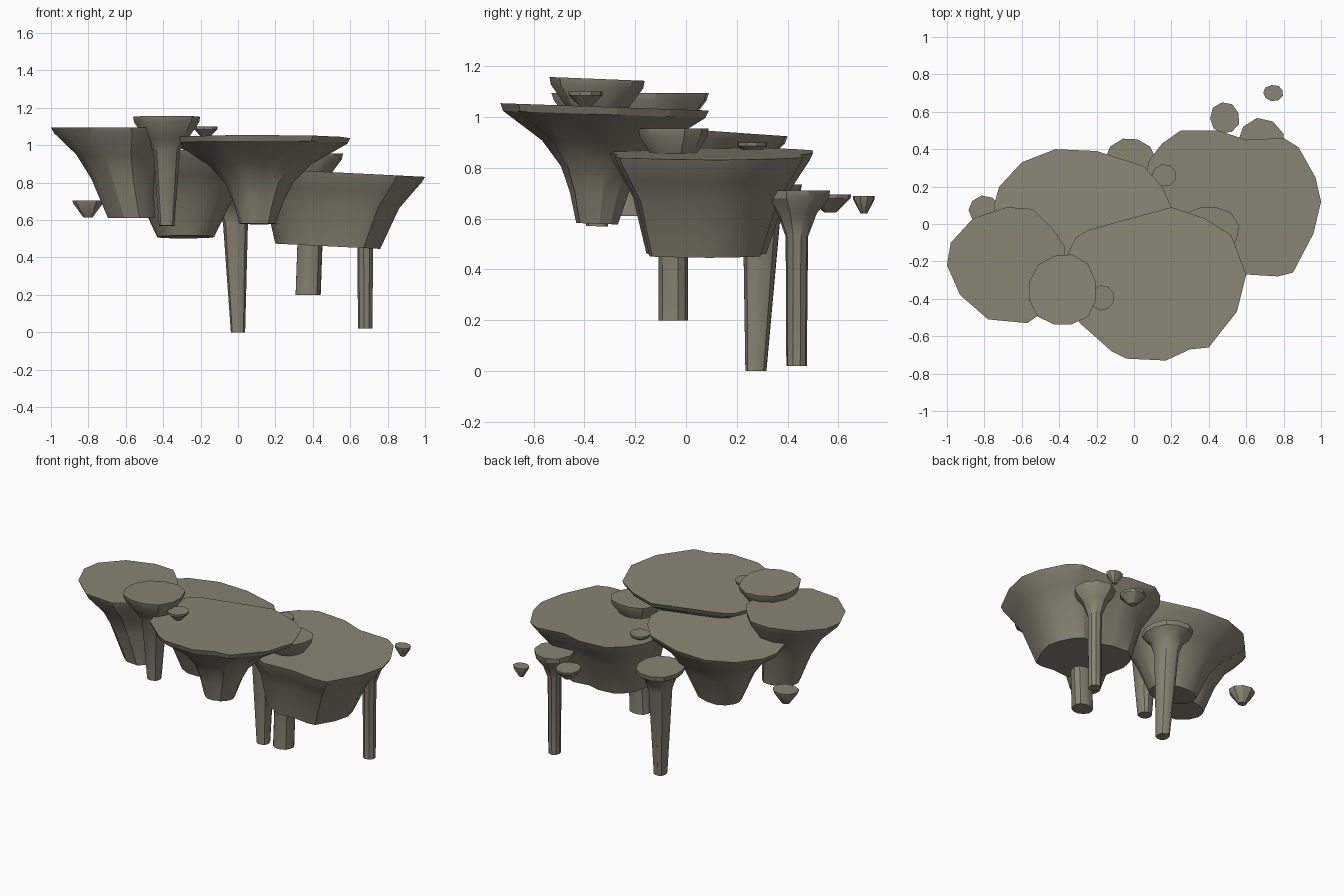
import bpy, bmesh, math, random

old = bpy.data.objects.get("Cube")
if old:
    bpy.data.objects.remove(old, do_unlink=True)

# One stone colour for everything
stone = bpy.data.materials.new("warm grey stone")
stone.use_nodes = True
colour = (0.25, 0.235, 0.175, 1)
stone.diffuse_color = colour
stone.node_tree.nodes["Principled BSDF"].inputs["Base Color"].default_value = colour


def oval(x, y, rx, ry, sides, seed, rough=0.05):
    """Slightly irregular oval outline."""
    rng = random.Random(seed)
    points = []
    for i in range(sides):
        angle = math.tau * (i + 0.5) / sides
        r = 1 + rng.uniform(-rough, rough)
        points.append((x + rx * r * math.cos(angle), y + ry * r * math.sin(angle)))
    return points


def platform(name, outline, top, levels, base=None, tilt=(0, 0), rim=0.03):
    """Flat cap with a thin rim, narrowing through (height, scale) levels to its base."""
    xs, ys = zip(*outline)
    cx, cy = (min(xs) + max(xs)) / 2, (min(ys) + max(ys)) / 2
    bx, by = base or (cx, cy)
    bottom = levels[-1][0]
    bm = bmesh.new()
    rings = []
    for z, scale in [(top, 1), (top - rim, 0.97)] + levels:
        t = (top - z) / (top - bottom)
        ox, oy = cx + (bx - cx) * t, cy + (by - cy) * t
        ring = []
        for x, y in outline:
            dx, dy = (x - cx) * scale, (y - cy) * scale
            lean = tilt[0] * dx + tilt[1] * dy
            ring.append(bm.verts.new((ox + dx, oy + dy, z + lean)))
        rings.append(ring)
    count = len(outline)
    for upper, lower in zip(rings, rings[1:]):
        for i in range(count):
            j = (i + 1) % count
            bm.faces.new((upper[i], upper[j], lower[j], lower[i]))
    bm.faces.new(rings[0])
    bm.faces.new(rings[-1])
    bmesh.ops.recalc_face_normals(bm, faces=bm.faces)
    mesh = bpy.data.meshes.new(name)
    bm.to_mesh(mesh)
    bm.free()
    mesh.materials.append(stone)
    obj = bpy.data.objects.new(name, mesh)
    bpy.context.collection.objects.link(obj)
    bpy.ops.object.select_all(action="DESELECT")
    obj.select_set(True)
    bpy.context.view_layer.objects.active = obj
    bpy.ops.object.shade_smooth_by_angle(angle=math.radians(30))


# Four large platforms with weathered outlines
platform("left_platform",
         [(-1, -.22), (-.98, -.1), (-.86, .03), (-.68, .09), (-.54, .08), (-.44, -.02),
          (-.37, -.12), (-.36, -.3), (-.43, -.43), (-.57, -.53), (-.78, -.51), (-.93, -.38)],
         1.095, [(.95, .68), (.82, .52), (.61, .39)], base=(-.57, -.21))
platform("front_platform",
         [(-.35, -.15), (-.31, -.07), (-.24, -.03), (.2, .09), (.38, .03), (.52, -.06),
          (.6, -.27), (.55, -.47), (.47, -.57), (.4, -.66), (.3, -.67), (.17, -.73),
          (-.04, -.72), (-.12, -.68), (-.29, -.53), (-.36, -.3)],
         1.04, [(.9, .58), (.8, .38), (.7, .28), (.58, .2)], base=(.105, -.35), tilt=(0, -.035))
platform("back_platform",
         [(-.75, .1), (-.72, .2), (-.6, .33), (-.42, .4), (-.2, .39), (.05, .31), (.15, .2),
          (.2, .09), (.17, -.1), (.05, -.25), (-.15, -.34), (-.4, -.33), (-.6, -.22), (-.72, -.05)],
         .95, [(.82, .7), (.7, .51), (.51, .32)], base=(-.28, .03), tilt=(0, -.07))
platform("right_platform",
         [(.05, .2), (.08, .34), (.15, .43), (.25, .5), (.45, .5), (.6, .45), (.8, .46),
          (.88, .41), (.97, .25), (1, .12), (.96, -.05), (.85, -.26), (.77, -.28),
          (.6, -.27), (.4, -.3), (.2, -.2), (.1, -.05)],
         .855, [(.76, .87), (.68, .75), (.46, .59)], base=(.48, .08), tilt=(-.05, 0))

# Pillars: caps on long slim stems
platform("front_pillar", oval(-.38, -.355, .185, .195, 12, 1, .04), 1.15,
         [(1.03, .62), (.97, .4), (.57, .23)], tilt=(0, -.04))
platform("middle_pillar", oval(.4, -.045, .16, .145, 12, 2), .955,
         [(.86, .68), (.78, .42), (.2, .42)], base=(.375, -.05))
platform("back_pillar", oval(-.02, .3, .15, .16, 12, 3), .735,
         [(.66, .65), (.58, .47), (0, .27)], base=(0, .275))
platform("right_pillar", oval(.68, .44, .13, .13, 9, 4), .71,
         [(.62, .6), (.53, .34), (.02, .31)], base=(.68, .435))

# Small loose stones tapering downwards: x, y, radii, top, height
stones = [
    ("front_stone", -.17, -.395, .065, .068, 1.1, .06),
    ("left_stone", -.8, .075, .085, .075, .705, .09),
    ("middle_stone", .16, .26, .068, .06, .9, .05),
    ("back_stone", .485, .565, .08, .085, .695, .07),
    ("far_stone", .745, .7, .055, .043, .69, .07),
]
for seed, (name, x, y, rx, ry, top, height) in enumerate(stones):
    platform(name, oval(x, y, rx, ry, 9, seed + 10), top, [(top - height, .3)], rim=.015)
